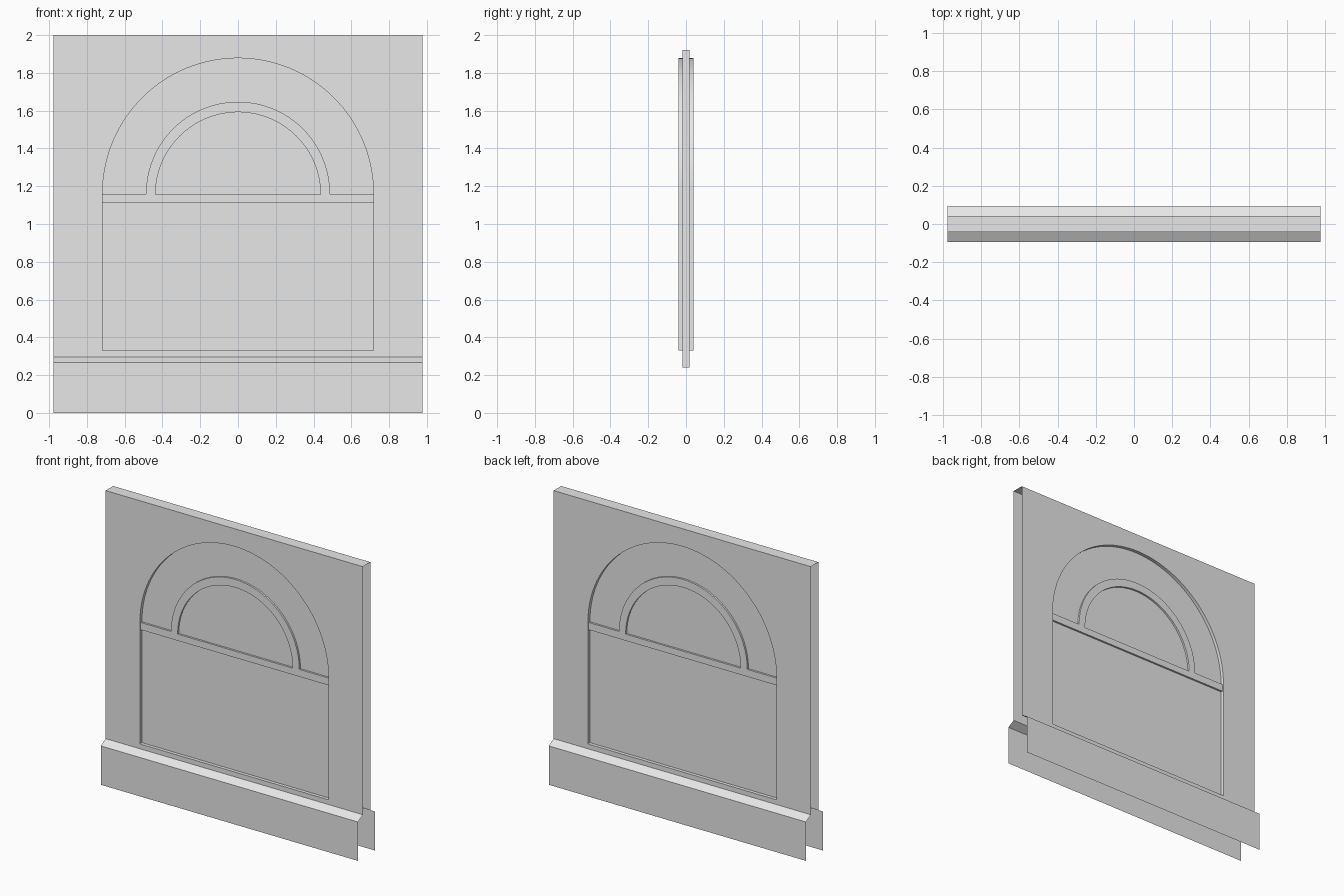
import bpy, bmesh
from math import sin, cos, pi, radians
from mathutils import Matrix

if "Cube" in bpy.data.objects:
    bpy.data.objects.remove(bpy.data.objects["Cube"])

HALF_W, TOP = 0.977, 2.0
WALL_Y, SKIRT_Y, PANE_Y, BAR_Y = 0.041, 0.093, 0.018, 0.031
LEDGE_TOP, LEDGE_LOW = 0.297, 0.267
OPEN_R, SILL, SPRING = 0.717, 0.33, 1.161

plaster = bpy.data.materials.new("pale_grey")
plaster.use_nodes = True
plaster.diffuse_color = (0.8, 0.8, 0.8, 1)
plaster.node_tree.nodes["Principled BSDF"].inputs["Base Color"].default_value = (0.8, 0.8, 0.8, 1)


def finish(name, bm):
    """Turn a bmesh into a shaded object."""
    mesh = bpy.data.meshes.new(name)
    bm.to_mesh(mesh)
    bm.free()
    mesh.materials.append(plaster)
    mesh.shade_smooth()
    mesh.set_sharp_from_angle(angle=radians(30))
    obj = bpy.data.objects.new(name, mesh)
    bpy.context.collection.objects.link(obj)
    return obj


def arch(radius, z, steps=64):
    """Half circle from right to left over the spring line."""
    return [(radius * cos(pi * i / steps), z + radius * sin(pi * i / steps))
            for i in range(steps + 1)]


def plate(loops, half_depth):
    """Filled x-z outline with holes, given depth along y."""
    curve = bpy.data.curves.new("outline", "CURVE")
    curve.dimensions = "2D"
    curve.fill_mode = "BOTH"
    curve.extrude = half_depth
    for loop in loops:
        spline = curve.splines.new("POLY")
        spline.points.add(len(loop) - 1)
        for point, (x, z) in zip(spline.points, loop):
            point.co = (x, z, 0, 1)
        spline.use_cyclic_u = True
    helper = bpy.data.objects.new("outline", curve)
    mesh = bpy.data.meshes.new_from_object(helper)
    bm = bmesh.new()
    bm.from_mesh(mesh)
    bpy.data.objects.remove(helper)
    bpy.data.curves.remove(curve)
    bpy.data.meshes.remove(mesh)
    bm.transform(Matrix.Rotation(pi / 2, 4, "X"))
    bmesh.ops.remove_doubles(bm, verts=bm.verts, dist=1e-5)
    bmesh.ops.recalc_face_normals(bm, faces=bm.faces)
    return bm


# Wall shell with arched opening, left open at both ends and underneath
outer = [(-HALF_W, LEDGE_TOP), (HALF_W, LEDGE_TOP), (HALF_W, TOP), (-HALF_W, TOP)]
opening = [(-OPEN_R, SILL), (OPEN_R, SILL)] + arch(OPEN_R, SPRING)
wall = plate([outer, opening], WALL_Y)
open_sides = [f for f in wall.faces
              if all(abs(v.co.x) > HALF_W - 0.001 for v in f.verts) and abs(f.normal.x) > 0.9
              or all(v.co.z < LEDGE_TOP + 0.001 for v in f.verts)]
bmesh.ops.delete(wall, geom=open_sides, context="FACES")
finish("wall", wall)

# Skirting sheets with sloped ledges, front and back
for name, side in (("front_skirting", -1), ("back_skirting", 1)):
    bm = bmesh.new()
    rows = [[bm.verts.new((x, side * y, z)) for x in (-HALF_W, HALF_W)]
            for y, z in ((SKIRT_Y, 0), (SKIRT_Y, LEDGE_LOW), (WALL_Y, LEDGE_TOP))]
    for low, high in zip(rows, rows[1:]):
        face = bm.faces.new((low[0], low[1], high[1], high[0]))
        if side > 0:
            face.normal_flip()
    finish(name, bm)

# Flat pane filling the opening, its edges hidden inside the wall
pane = bmesh.new()
bmesh.ops.create_cube(pane, size=1)
bmesh.ops.scale(pane, vec=(1.56, 2 * PANE_Y, 1.68), verts=pane.verts)
bmesh.ops.translate(pane, vec=(0, 0, 1.08), verts=pane.verts)
finish("pane", pane)

# Crossbar and inner arched moulding in one piece
BAR_X, BAR_LOW, BAR_TOP = OPEN_R + 0.003, 1.11, 1.16
bar = [(-BAR_X, BAR_LOW), (BAR_X, BAR_LOW), (BAR_X, BAR_TOP)]
bar += arch(0.487, BAR_TOP) + [(-BAR_X, BAR_TOP)]
finish("crossbar_and_arch", plate([bar, arch(0.437, 1.155)], BAR_Y))
